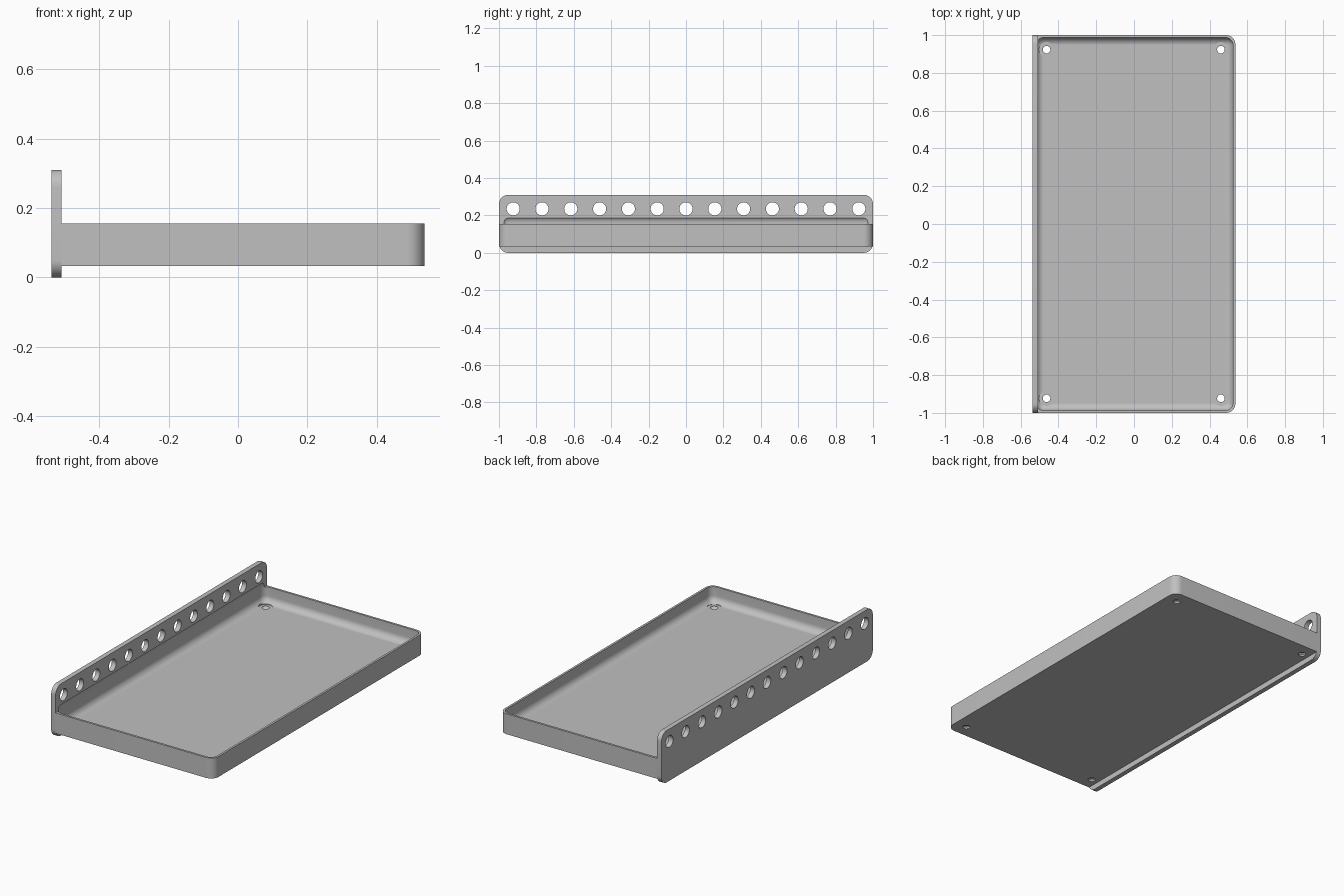
import bpy, bmesh, math
from mathutils import Matrix, Vector

if "Cube" in bpy.data.objects:
    bpy.data.objects.remove(bpy.data.objects["Cube"], do_unlink=True)

grey = bpy.data.materials.new("plain_grey")
grey.use_nodes = True
colour = (0.53, 0.53, 0.53, 1)
grey.diffuse_color = colour
grey.node_tree.nodes["Principled BSDF"].inputs["Base Color"].default_value = colour


def make_object(name, bm):
    bmesh.ops.recalc_face_normals(bm, faces=bm.faces)
    mesh = bpy.data.meshes.new(name)
    bm.to_mesh(mesh)
    bm.free()
    obj = bpy.data.objects.new(name, mesh)
    mesh.materials.append(grey)
    bpy.context.collection.objects.link(obj)
    return obj


def rounded_box(name, low, high, radius, pick):
    """Box between two corners, with the edges chosen by pick(edge) rounded."""
    low, high = Vector(low), Vector(high)
    bm = bmesh.new()
    bmesh.ops.create_cube(bm, size=1)
    for v in bm.verts:
        v.co = Vector([(low[i] + high[i]) / 2 + v.co[i] * (high[i] - low[i])
                       for i in range(3)])
    edges = [e for e in bm.edges if pick(e)]
    bmesh.ops.bevel(bm, geom=edges, offset=radius, segments=10, profile=0.5,
                    affect='EDGES', clamp_overlap=True)
    return make_object(name, bm)


def along(edge, axis):
    return abs((edge.verts[0].co - edge.verts[1].co).normalized()[axis]) > 0.9


def add_cone(bm, centre, r_low, r_high, depth, turn=Matrix()):
    bmesh.ops.create_cone(bm, cap_ends=True, segments=40, radius1=r_low,
                          radius2=r_high, depth=depth,
                          matrix=Matrix.Translation(centre) @ turn)


def cut(target, cutter):
    mod = target.modifiers.new("cut", 'BOOLEAN')
    mod.operation = 'DIFFERENCE'
    mod.solver = 'EXACT'
    mod.object = cutter
    bpy.context.view_layer.objects.active = target
    bpy.ops.object.modifier_apply(modifier=mod.name)


BACK, JOINT, EDGE = -0.537, -0.508, 0.537
FLOOR_LOW, FLOOR_TOP = 0.033, 0.063

# Upright mounting plate and shallow tray
plate = rounded_box("mounting_plate", (BACK, -1, 0), (JOINT, 1, 0.31), 0.05,
                    lambda e: along(e, 0))
tray = rounded_box("tray", (JOINT, -1, FLOOR_LOW), (EDGE, 1, 0.155), 0.05,
                   lambda e: along(e, 2) and e.verts[0].co.x > 0)

# Rounded hollow that also bites slightly into the plate
hollow = rounded_box("hollow_cutter", (JOINT - 0.01, -0.987, FLOOR_TOP),
                     (EDGE - 0.013, 0.987, 0.2), 0.04, lambda e: True)

# Row of round holes along the plate
bm = bmesh.new()
for i in range(13):
    add_cone(bm, (JOINT, (i - 6) * 0.154, 0.235), 0.035, 0.035, 0.2,
             Matrix.Rotation(math.pi / 2, 4, 'Y'))
row_holes = make_object("row_hole_cutter", bm)

# Countersunk screw holes in the tray corners
bm = bmesh.new()
for x in (-0.463, 0.46):
    for y in (-0.923, 0.923):
        add_cone(bm, (x, y, FLOOR_LOW), 0.02, 0.02, 0.1)
shafts = make_object("screw_shaft_cutter", bm)
bm = bmesh.new()
for x in (-0.463, 0.46):
    for y in (-0.923, 0.923):
        add_cone(bm, (x, y, FLOOR_TOP - 0.01), 0.02, 0.04, 0.02)
        add_cone(bm, (x, y, FLOOR_TOP + 0.015), 0.04, 0.04, 0.03)
sinks = make_object("countersink_cutter", bm)

for target, cutters in ((plate, (hollow, row_holes)),
                        (tray, (hollow, shafts, sinks))):
    for cutter in cutters:
        cut(target, cutter)

for cutter in (hollow, row_holes, shafts, sinks):
    bpy.data.objects.remove(cutter, do_unlink=True)

# Smooth the rounded parts, keep hard edges sharp
for obj in (plate, tray):
    bpy.ops.object.select_all(action='DESELECT')
    obj.select_set(True)
    bpy.context.view_layer.objects.active = obj
    bpy.ops.object.shade_smooth_by_angle(angle=math.radians(30))
